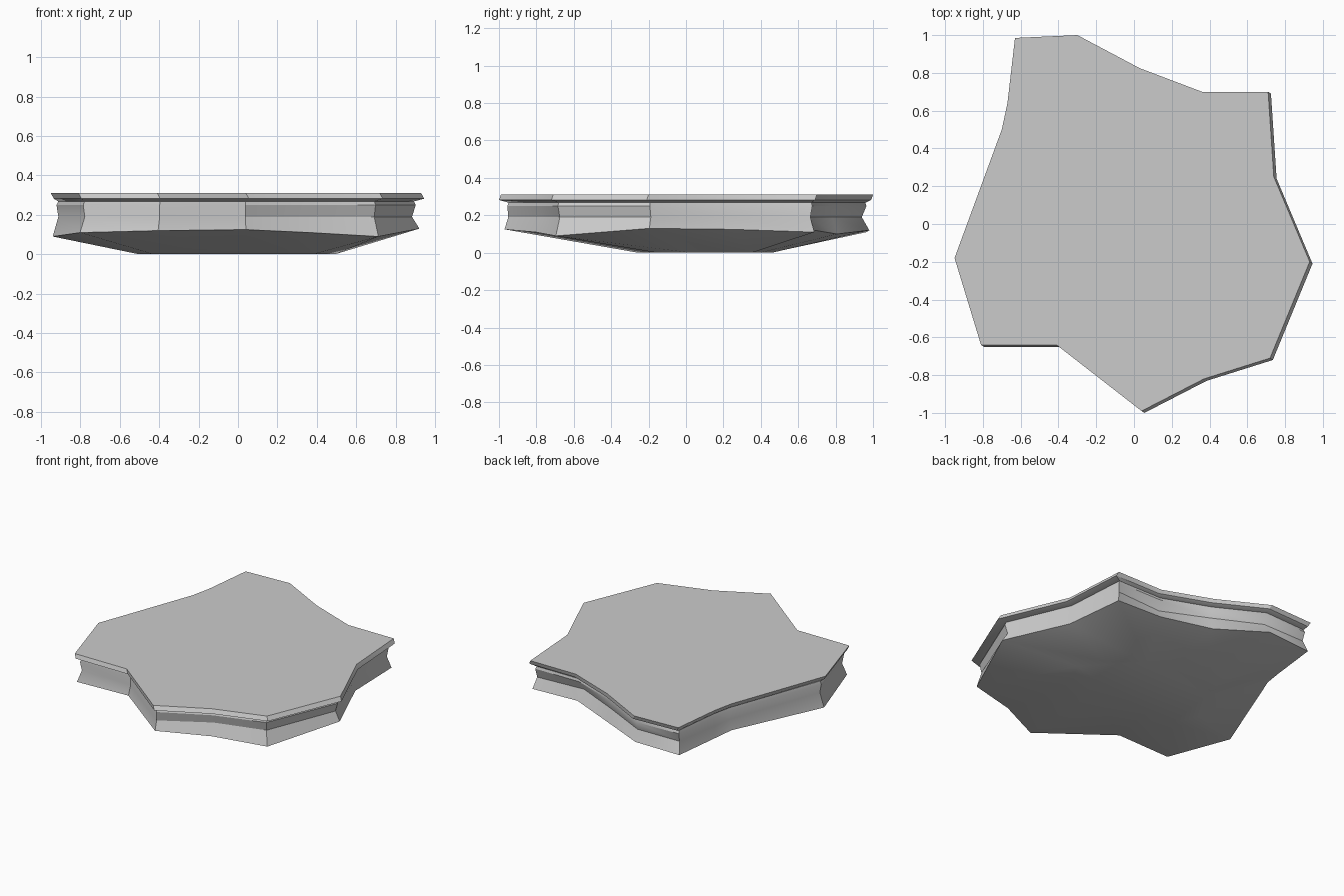
import bpy
import bmesh
import math

cube = bpy.data.objects.get("Cube")
if cube:
    bpy.data.objects.remove(cube)

# Stone material
stone = bpy.data.materials.new("grey stone")
stone.use_nodes = True
stone.diffuse_color = (0.6, 0.6, 0.6, 1)
stone.node_tree.nodes["Principled BSDF"].inputs["Base Color"].default_value = stone.diffuse_color

# Slab corners, counterclockwise: x, y, height of the foot edge, inset of the waist
CORNERS = [
    (-.63, .985, .11, .03), (-.3, 1, .12, .04), (.03, .825, .1, .03),
    (.36, .7, .12, .06), (.71, .7, .11, .03), (.74, .25, .125, .0),
    (.93, -.2, .13, .04), (.72, -.71, .09, .03), (.37, -.82, .11, .04),
    (.04, -.99, .125, .02), (-.41, -.64, .12, .02), (-.81, -.64, .11, .03),
    (-.95, -.18, .09, .03), (-.7, .5, .12, .02), (-.67, .64, .11, .01),
]


def ring(bm, place):
    """One closed loop of vertices, placed by a rule for each corner."""
    return [bm.verts.new(place(*corner)) for corner in CORNERS]


def bridge(bm, lower, upper):
    """Side faces between two loops."""
    for i in range(len(lower)):
        j = (i + 1) % len(lower)
        bm.faces.new((lower[i], lower[j], upper[j], upper[i]))


def make_part(name, rules):
    """Stack loops from the bottom up and cap both ends."""
    bm = bmesh.new()
    loops = [ring(bm, rule) for rule in rules]
    for lower, upper in zip(loops, loops[1:]):
        bridge(bm, lower, upper)
    bm.faces.new(loops[0][::-1])
    bm.faces.new(loops[-1])
    bmesh.ops.recalc_face_normals(bm, faces=bm.faces)
    mesh = bpy.data.meshes.new(name)
    bm.to_mesh(mesh)
    bm.free()
    part = bpy.data.objects.new(name, mesh)
    bpy.context.collection.objects.link(part)
    mesh.materials.append(stone)
    bpy.ops.object.select_all(action="DESELECT")
    part.select_set(True)
    bpy.context.view_layer.objects.active = part
    bpy.ops.object.shade_smooth_by_angle(angle=math.radians(30))
    return part


# Rough body: flat underside, foot edge, pinched waist and neck under the lip
make_part("rock_body", [
    lambda x, y, foot, inset: (x * .53, y * .36 + .1, 0),
    lambda x, y, foot, inset: (x * .99, y * .98, foot),
    lambda x, y, foot, inset: (x * (.99 - inset), y * (.98 - inset), .19),
    lambda x, y, foot, inset: (x * .97, y * .965, .25),
    lambda x, y, foot, inset: (x * .95, y * .95, .29),
])

# Thin cap with a slightly slanted rim
make_part("top_slab", [
    lambda x, y, foot, inset: (x * .96, y * .96, .268),
    lambda x, y, foot, inset: (x + .015, y - .01, .282),
    lambda x, y, foot, inset: (x, y, .31),
])
